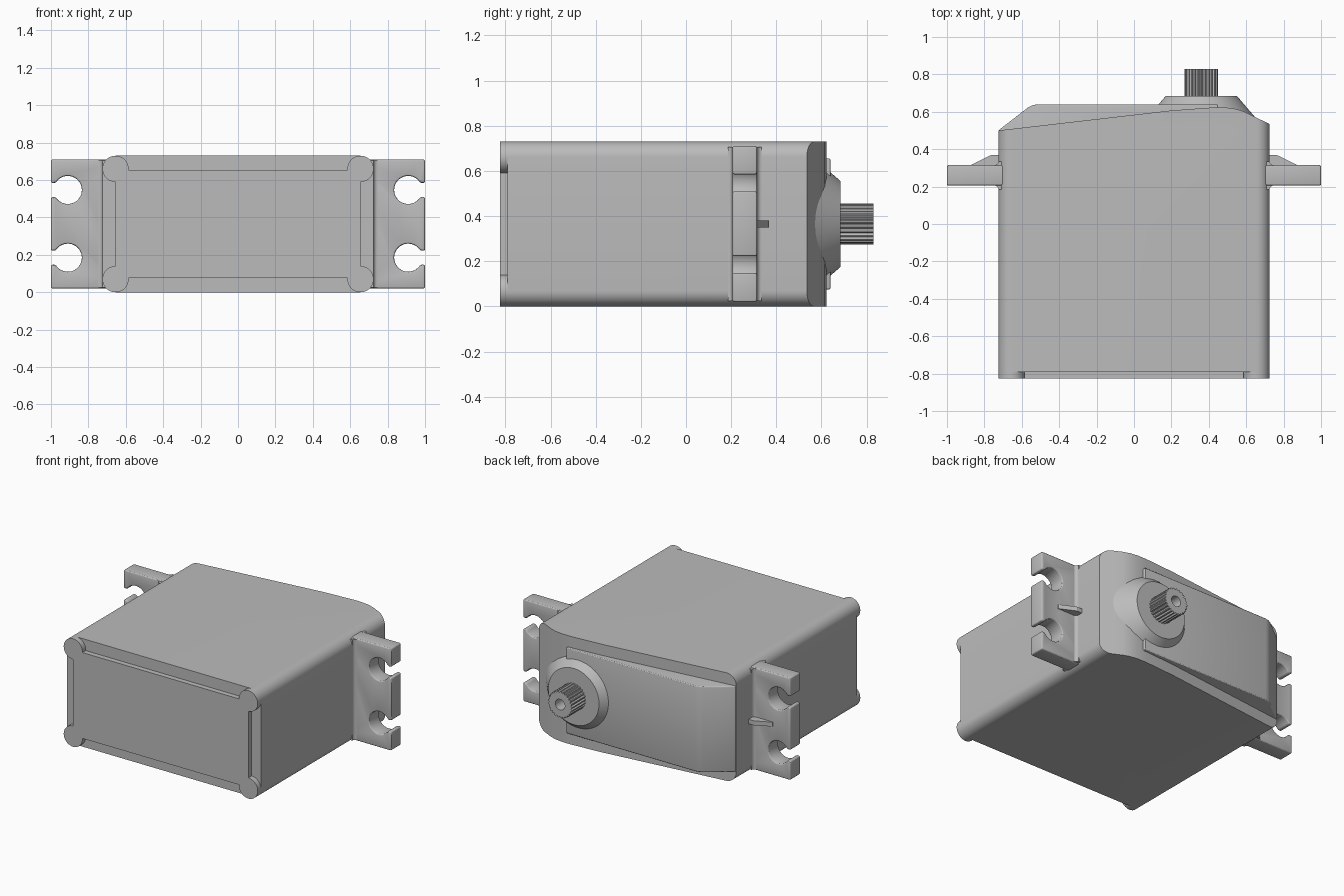
import bpy
import bmesh
from math import sin, cos, pi, radians

default = bpy.data.objects.get("Cube")
if default:
    bpy.data.objects.remove(default)

grey = bpy.data.materials.new("plain grey")
grey.use_nodes = True
colour = (0.5, 0.5, 0.5, 1)
grey.diffuse_color = colour
grey.node_tree.nodes["Principled BSDF"].inputs["Base Color"].default_value = colour

W, H, R = 0.725, 0.73, 0.07      # case half width, height, corner radius
MID = H / 2
SHAFT_X = 0.36


def arc(cx, cy, r, a0, a1, n):
    """Points on an arc, angles in degrees."""
    steps = [radians(a0 + (a1 - a0) * i / n) for i in range(n + 1)]
    return [(cx + r * cos(a), cy + r * sin(a)) for a in steps]


def make(name, bm):
    bmesh.ops.recalc_face_normals(bm, faces=bm.faces)
    mesh = bpy.data.meshes.new(name)
    bm.to_mesh(mesh)
    bm.free()
    mesh.materials.append(grey)
    obj = bpy.data.objects.new(name, mesh)
    bpy.context.collection.objects.link(obj)
    return obj


def prism(name, outline, axis, lo, hi):
    """Extrude an outline, in (x, z) along y or in (x, y) along z."""
    bm = bmesh.new()
    place = (lambda p, t: (p[0], t, p[1])) if axis == "y" else (lambda p, t: (p[0], p[1], t))
    face = bm.faces.new([bm.verts.new(place(p, lo)) for p in outline])
    ext = bmesh.ops.extrude_face_region(bm, geom=[face])
    shift = (0, hi - lo, 0) if axis == "y" else (0, 0, hi - lo)
    verts = [g for g in ext["geom"] if isinstance(g, bmesh.types.BMVert)]
    bmesh.ops.translate(bm, verts=verts, vec=shift)
    return make(name, bm)


def lathe(name, profile, cx, cz, n=64):
    """Stack of rings (radius, y) around an axis along y, capped at both ends."""
    bm = bmesh.new()
    rings = [[bm.verts.new((x, y, z)) for x, z in arc(cx, cz, r, 0, 360 - 360 / n, n - 1)]
             for r, y in profile]
    for a, b in zip(rings, rings[1:]):
        for i in range(n):
            j = (i + 1) % n
            bm.faces.new((a[i], a[j], b[j], b[i]))
    bm.faces.new(rings[0])
    bm.faces.new(rings[-1])
    return make(name, bm)


def finish(obj, bevel=0, cutter=None, operation="DIFFERENCE"):
    bpy.ops.object.select_all(action="DESELECT")
    obj.select_set(True)
    bpy.context.view_layer.objects.active = obj
    if cutter:
        mod = obj.modifiers.new("cut", "BOOLEAN")
        mod.operation, mod.object, mod.solver = operation, cutter, "EXACT"
        bpy.ops.object.modifier_apply(modifier=mod.name)
        bpy.data.objects.remove(cutter)
    if bevel:
        mod = obj.modifiers.new("round", "BEVEL")
        mod.width, mod.segments, mod.limit_method = bevel, 3, "ANGLE"
        mod.angle_limit = radians(30)
        bpy.ops.object.modifier_apply(modifier=mod.name)
    bpy.ops.object.shade_smooth_by_angle(angle=radians(25))


# Case: rounded tube trimmed by the sloping back profile
section = []
for cx, cz, a in ((W - R, H - R, 0), (R - W, H - R, 90), (R - W, R, 180), (W - R, R, 270)):
    section += arc(cx, cz, R, a, a + 90, 10)
case = prism("case", section, "y", -0.79, 0.8)
back_edge = [(0.725, 0.535), (0.64, 0.575), (0.59, 0.6), (0.545, 0.615), (0.49, 0.623),
             (0.42, 0.623), (0.2, 0.607), (-0.725, 0.5)]
trim = prism("case_trim", [(-0.9, -0.9), (0.9, -0.9), (0.9, 0.453)] + back_edge + [(-0.9, 0.48)],
             "z", -0.1, 0.9)
finish(case, cutter=trim, operation="INTERSECT")

# Front panel and corner posts
finish(prism("front_panel", [(-0.655, 0.075), (0.655, 0.075), (0.655, 0.655), (-0.655, 0.655)],
             "y", -0.825, -0.78))
for side, sx in (("left", 1), ("right", -1)):
    for level, z in (("lower", R), ("upper", H - R)):
        finish(lathe(f"{side}_{level}_post", [(R, -0.825), (R, -0.75)], sx * (W - R), z, 40))

# Raised back lid with a sloping end
lid = [(-0.722, 0.45), (0.45, 0.45), (0.45, 0.64), (-0.515, 0.64), (-0.54, 0.636),
       (-0.565, 0.624), (-0.722, 0.503)]
finish(prism("back_lid", lid, "z", 0.075, 0.655), bevel=0.008)

# Output collar
finish(lathe("output_collar", [(0.29, 0.568), (0.19, 0.685), (0.1, 0.685)], SHAFT_X, MID))

# Splined shaft with a screw hole
teeth = 25
spline = []
for i in range(teeth):
    for k, r in ((0, 0.081), (0.3, 0.09), (0.6, 0.09), (0.9, 0.081)):
        a = 2 * pi * (i + k) / teeth
        spline.append((SHAFT_X + r * cos(a), MID + r * sin(a)))
shaft = prism("output_shaft", spline, "y", 0.66, 0.83)
hole = lathe("shaft_hole", [(0.036, 0.7), (0.036, 0.9)], SHAFT_X, MID, 32)
finish(shaft, cutter=hole)

# Mounting ears with slotted holes, root fillets and ribs
for side, s in (("left", 1), ("right", -1)):
    outline = [(0.6, 0.02), (1, 0.02)]
    for z in (0.185, 0.547):
        outline += [(1, z - 0.0375)] + arc(0.91, z, 0.075, -30, -330, 36) + [(1, z + 0.0375)]
    outline += [(1, 0.71), (0.6, 0.71)]
    finish(prism(f"{side}_ear", [(s * x, z) for x, z in outline], "y", 0.205, 0.315), bevel=0.01)

    root = [(0.68, 0.185)] + arc(0.745, 0.185, 0.02, 180, 90, 6)
    root += arc(0.745, 0.335, 0.02, 270, 180, 6) + [(0.68, 0.335)]
    finish(prism(f"{side}_ear_fillet", [(s * x, y) for x, y in root], "z", 0.025, 0.705))

    rib = [(0.7, 0.3), (0.87, 0.3), (0.87, 0.317), (0.765, 0.368), (0.7, 0.368)]
    finish(prism(f"{side}_ear_rib", [(s * x, y) for x, y in rib], "z", 0.35, 0.38))
